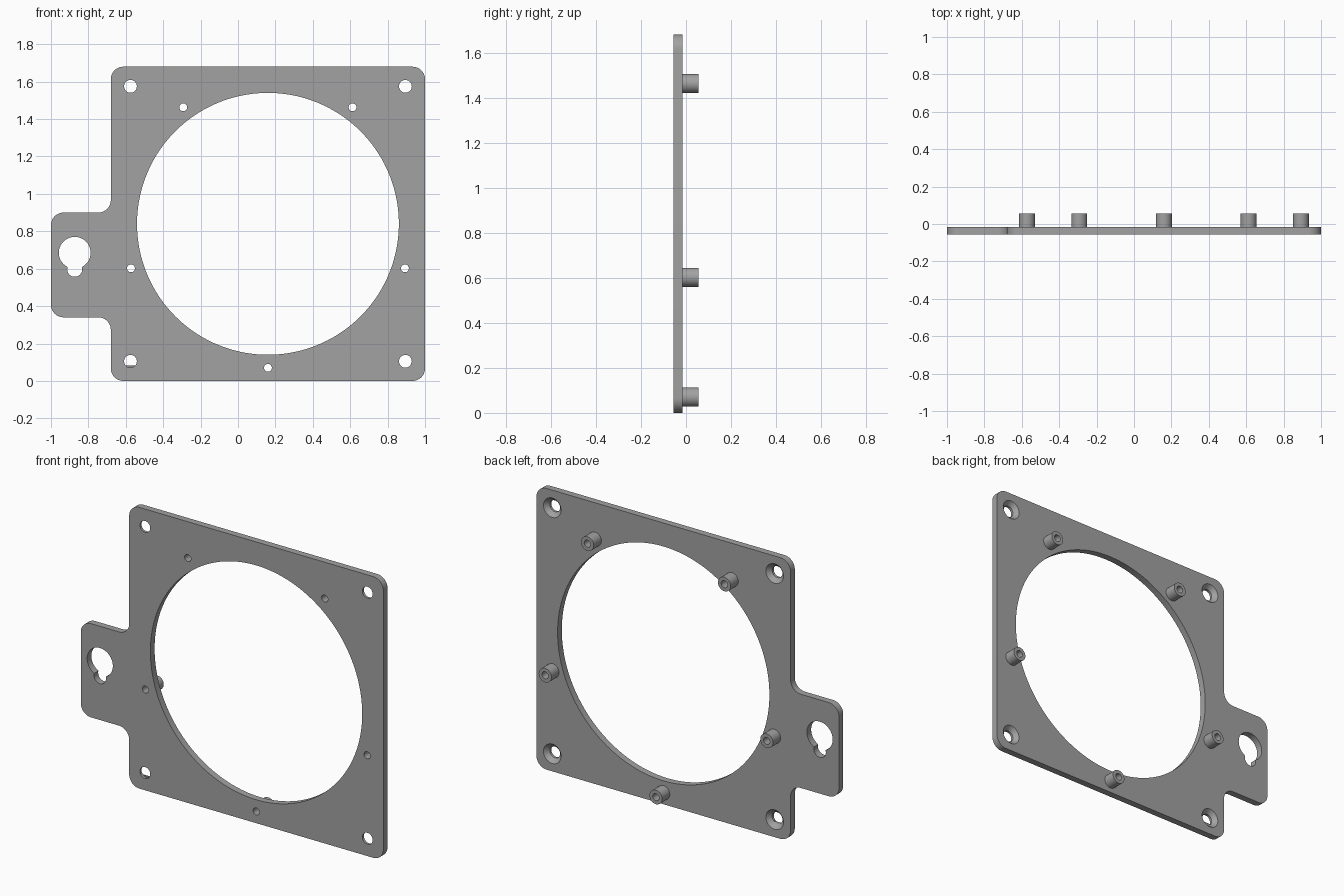
import bpy, bmesh
from math import pi, cos, sin, radians
from mathutils import Matrix, Vector

cube = bpy.data.objects.get("Cube")
if cube:
    bpy.data.objects.remove(cube, do_unlink=True)

FRONT, FACE, BACK = -0.056, -0.016, 0.056   # plate front, plate back, post ends
CX, CZ = 0.16, 0.84                         # centre of the big opening

grey = bpy.data.materials.new("plain grey")
grey.use_nodes = True
colour = (0.36, 0.36, 0.36, 1)
grey.diffuse_color = colour
grey.node_tree.nodes["Principled BSDF"].inputs["Base Color"].default_value = colour


def make_object(name, bm):
    bmesh.ops.recalc_face_normals(bm, faces=bm.faces)
    mesh = bpy.data.meshes.new(name)
    bm.to_mesh(mesh)
    bm.free()
    mesh.materials.append(grey)
    obj = bpy.data.objects.new(name, mesh)
    bpy.context.collection.objects.link(obj)
    return obj


def rod(name, x, z, y0, y1, front_r, back_r, sides=48):
    """Cylinder or cone lying along y."""
    bm = bmesh.new()
    place = Matrix.Translation((x, (y0 + y1) / 2, z)) @ Matrix.Rotation(pi / 2, 4, 'X')
    bmesh.ops.create_cone(bm, cap_ends=True, segments=sides, radius1=back_r,
                          radius2=front_r, depth=y1 - y0, matrix=place)
    return make_object(name, bm)


def cut(target, x, z, y0, y1, front_r, back_r, sides=48):
    cutter = rod("cutter", x, z, y0, y1, front_r, back_r, sides)
    cutter.hide_render = True
    mod = target.modifiers.new("cut", 'BOOLEAN')
    mod.operation, mod.solver, mod.object = 'DIFFERENCE', 'EXACT', cutter
    bpy.context.view_layer.objects.active = target
    bpy.ops.object.modifier_apply(modifier=mod.name)
    bpy.data.objects.remove(cutter, do_unlink=True)


def rounded(corners, r, steps=10):
    """Round every corner of a right-angled outline."""
    points = []
    for i, c in enumerate(corners):
        c = Vector(c)
        a = (Vector(corners[i - 1]) - c).normalized() * r
        b = (Vector(corners[(i + 1) % len(corners)]) - c).normalized() * r
        for k in range(steps + 1):
            t = k / steps * pi / 2
            points.append(c + a * (1 - sin(t)) + b * (1 - cos(t)))
    return points


# Square plate with the side tab
outline = [(-0.68, 0), (1, 0), (1, 1.68), (-0.68, 1.68),
           (-0.68, 0.9), (-1, 0.9), (-1, 0.34), (-0.68, 0.34)]
bm = bmesh.new()
face = bm.faces.new([bm.verts.new((p.x, FRONT, p.y)) for p in rounded(outline, 0.067)])
grown = bmesh.ops.extrude_face_region(bm, geom=[face])["geom"]
bmesh.ops.translate(bm, vec=(0, FACE - FRONT, 0),
                    verts=[v for v in grown if isinstance(v, bmesh.types.BMVert)])
plate = make_object("mounting_plate", bm)

# Big opening and keyhole
cut(plate, CX, CZ, -0.2, 0.2, 0.7, 0.7, 144)
cut(plate, -0.873, 0.685, -0.2, 0.2, 0.085, 0.085, 64)
cut(plate, -0.873, 0.597, -0.2, 0.2, 0.04, 0.04)

# Countersunk corner holes
for sx in (-1, 1):
    for sz in (-1, 1):
        x, z = CX + sx * 0.735, CZ + sz * 0.735
        cut(plate, x, z, -0.2, 0.2, 0.034, 0.034)
        cut(plate, x, z, FACE - 0.025, FACE + 0.005, 0.034, 0.063)

# Ring of five hollow posts
posts = []
for i in range(5):
    angle = radians(-90 + 72 * i)
    x, z = CX + 0.77 * cos(angle), CZ + 0.77 * sin(angle)
    cut(plate, x, z, -0.2, 0.2, 0.021, 0.021, 32)
    post = rod(f"standoff_post_{i + 1}", x, z, FACE, BACK, 0.042, 0.042)
    cut(post, x, z, -0.2, 0.2, 0.021, 0.021, 32)
    posts.append(post)

# Smooth round walls, sharp rims
bpy.ops.object.select_all(action='DESELECT')
for obj in [plate] + posts:
    obj.select_set(True)
bpy.context.view_layer.objects.active = plate
bpy.ops.object.shade_smooth_by_angle(angle=radians(30))
